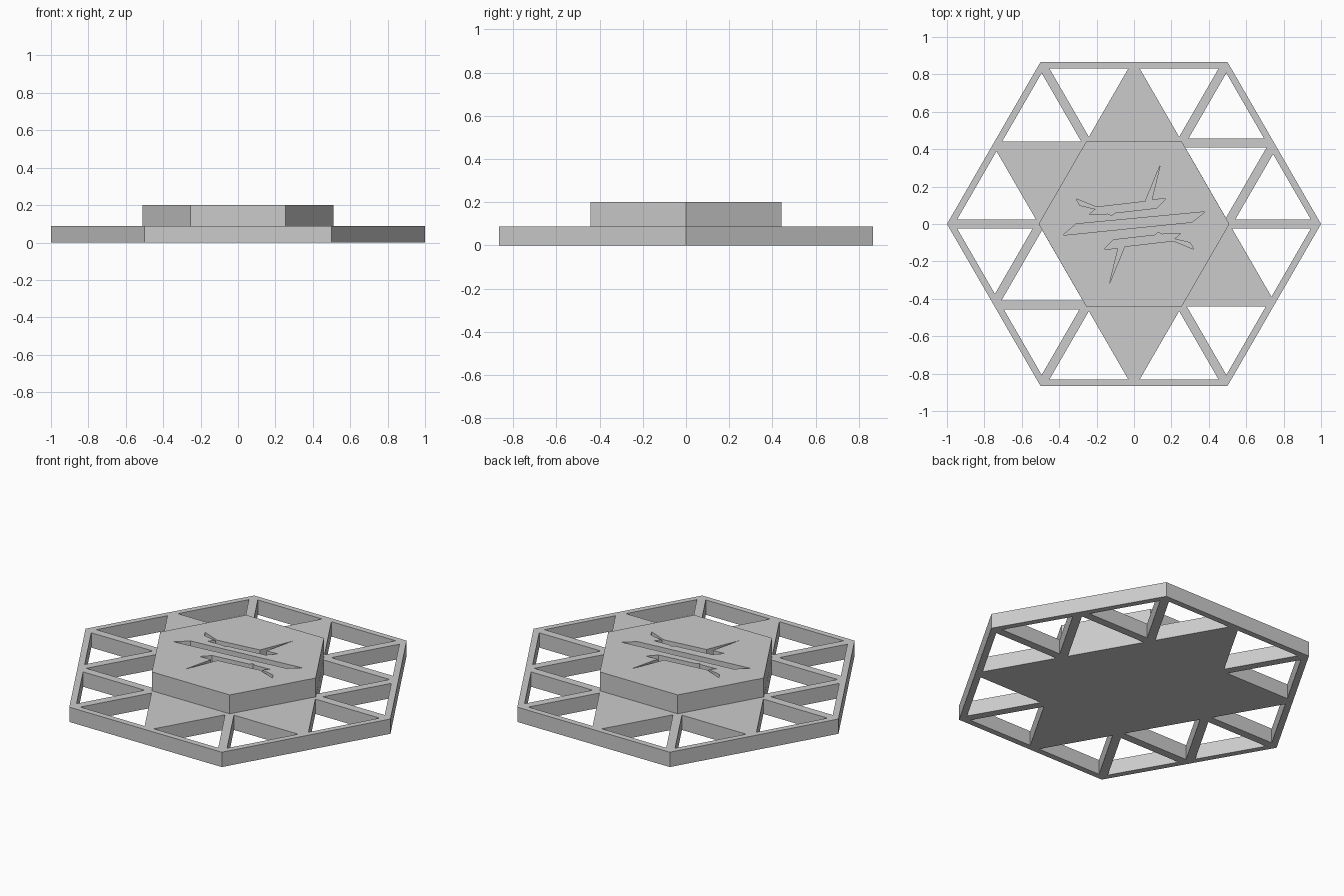
import bpy
import bmesh
from math import cos, sin, pi
from mathutils import Vector, geometry

cube = bpy.data.objects.get("Cube")
if cube:
    bpy.data.objects.remove(cube, do_unlink=True)

BASE_TOP, TOP = 0.088, 0.2
FLOOR = 0.15                      # floor of the engraved slots
WALL, STRUT, FLUSH = 0.035, 0.024, 0.009   # insets of the hole edges

grey = bpy.data.materials.new("plain grey")
grey.use_nodes = True
grey.diffuse_color = (0.6, 0.6, 0.6, 1)
grey.node_tree.nodes["Principled BSDF"].inputs["Base Color"].default_value = (0.6, 0.6, 0.6, 1)


def ring(radius):
    return [Vector((radius * cos(i * pi / 3), radius * sin(i * pi / 3))) for i in range(6)]


def plate(name, loops, z0, z1):
    """Flat slab from an outline followed by hole loops."""
    curve = bpy.data.curves.new(name + "_profile", 'CURVE')
    curve.dimensions = '2D'
    curve.fill_mode = 'BOTH'
    curve.extrude = (z1 - z0) / 2
    for loop in loops:
        spline = curve.splines.new('POLY')
        spline.points.add(len(loop) - 1)
        for point, p in zip(spline.points, loop):
            point.co = (p[0], p[1], 0, 1)
        spline.use_cyclic_u = True
    source = bpy.data.objects.new(name + "_profile", curve)
    bpy.context.collection.objects.link(source)
    bpy.context.view_layer.update()
    depsgraph = bpy.context.evaluated_depsgraph_get()
    mesh = bpy.data.meshes.new_from_object(source.evaluated_get(depsgraph))
    bpy.data.objects.remove(source, do_unlink=True)
    bm = bmesh.new()
    bm.from_mesh(mesh)
    bmesh.ops.translate(bm, verts=bm.verts, vec=(0, 0, (z0 + z1) / 2))
    bmesh.ops.remove_doubles(bm, verts=bm.verts, dist=0.0001)
    bmesh.ops.recalc_face_normals(bm, faces=bm.faces)
    for face in bm.faces:
        face.smooth = False
        face.material_index = 0
    bm.to_mesh(mesh)
    bm.free()
    mesh.materials.clear()
    mesh.materials.append(grey)
    mesh.name = name
    obj = bpy.data.objects.new(name, mesh)
    bpy.context.collection.objects.link(obj)
    return obj


# Triangular lattice around the centre hexagon
inner, outer = ring(0.5), ring(1.0)
mids = [(outer[i] + outer[(i + 1) % 6]) / 2 for i in range(6)]
SOLID = {1, 2, 4, 5}              # sectors whose middle triangle is filled


def inset(corners, amounts):
    """Move each edge (i to i+1) of a triangle inward by its own amount."""
    centre = sum(corners, Vector((0, 0))) / 3
    lines = []
    for i, amount in enumerate(amounts):
        a, b = corners[i], corners[(i + 1) % 3]
        n = Vector((a.y - b.y, b.x - a.x)).normalized()
        if n.dot(centre - a) < 0:
            n = -n
        lines.append((a + n * amount, b + n * amount))
    result = []
    for i in range(3):
        (a, b), (c, d) = lines[i - 1], lines[i]
        u, v, w = b - a, d - c, c - a
        t = (w.x * v.y - w.y * v.x) / (u.x * v.y - u.y * v.x)
        result.append(a + u * t)
    return result


holes = []
for i in range(6):
    j = (i + 1) % 6
    side = FLUSH if i in SOLID else STRUT
    # the two triangles touching the rim
    holes.append(inset([inner[i], outer[i], mids[i]], [STRUT, WALL, side]))
    holes.append(inset([inner[j], outer[j], mids[i]], [STRUT, WALL, side]))
    # the triangle touching the centre hexagon
    if i not in SOLID:
        holes.append(inset([inner[i], inner[j], mids[i]], [FLUSH, STRUT, STRUT]))

plate("lattice_base", [outer] + holes, 0, BASE_TOP)

# Raised hexagon with abstract engraved slots
hexagon = ring(0.51)
centre_slot = [(-0.38, -0.06), (0.31, 0.01), (0.38, 0.065), (-0.31, 0.0)]
jagged_slot = [(-0.31, 0.135), (-0.2, 0.09), (0.06, 0.12), (0.14, 0.315),
               (0.095, 0.13), (0.17, 0.135), (0.12, 0.085), (-0.1, 0.06),
               (-0.12, 0.045), (-0.14, 0.055), (-0.24, 0.05), (-0.205, 0.08),
               (-0.29, 0.1)]
turned_slot = [(0.01 - x, -y) for x, y in jagged_slot]

plate("raised_hexagon", [hexagon], BASE_TOP, FLOOR)
plate("engraved_top", [hexagon, centre_slot, jagged_slot, turned_slot], FLOOR, TOP)
